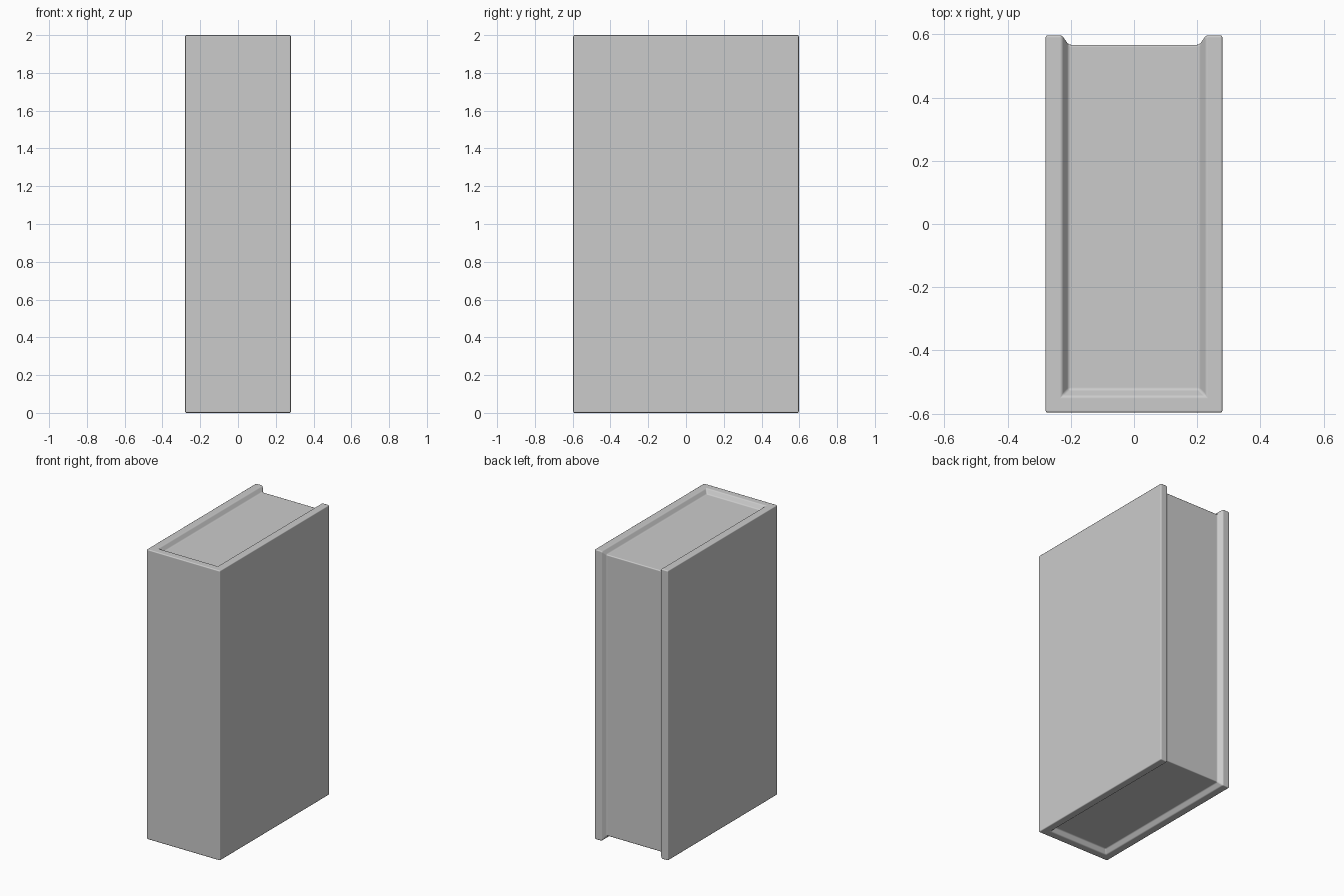
import bpy
import bmesh
from mathutils import Matrix

if "Cube" in bpy.data.objects:
    bpy.data.objects.remove(bpy.data.objects["Cube"], do_unlink=True)

HALF_X, HALF_Y, HEIGHT = 0.28, 0.597, 2.0
COVER = 0.052      # thickness of boards and spine
SLOPE = 0.021      # width of the sloped step down to the pages
RECESS = 0.03      # how far the pages sit inside the cover

grey = bpy.data.materials.new("light grey")
grey.use_nodes = True
colour = (0.6, 0.6, 0.6, 1)
grey.diffuse_color = colour
grey.node_tree.nodes["Principled BSDF"].inputs["Base Color"].default_value = colour

# Solid block of the closed book, spine towards the front
bm = bmesh.new()
bmesh.ops.create_cube(bm, size=1, matrix=Matrix.Translation((0, 0, HEIGHT / 2))
                      @ Matrix.Diagonal((2 * HALF_X, 2 * HALF_Y, HEIGHT, 1)))
bm.normal_update()

# Page region: top, fore edge and bottom as one continuous strip
pages = [f for f in bm.faces if abs(f.normal.z) > 0.9 or f.normal.y > 0.9]


def step_in(width, recess):
    """Inset the page strip and set it at a distance from the block's sides."""
    bmesh.ops.inset_region(bm, faces=pages, thickness=0.02, use_boundary=True,
                           use_even_offset=True)
    for v in {v for f in pages for v in f.verts}:
        v.co.x = (HALF_X - width) * (1 if v.co.x > 0 else -1)
        v.co.y = HALF_Y - recess if v.co.y > 0 else width - HALF_Y
        v.co.z = HEIGHT - recess if v.co.z > HEIGHT / 2 else recess


# Cover rim, then the sloped step down to the pages
step_in(COVER, 0)
step_in(COVER + SLOPE, RECESS)
bmesh.ops.recalc_face_normals(bm, faces=bm.faces)

mesh = bpy.data.meshes.new("book")
bm.to_mesh(mesh)
bm.free()
mesh.materials.append(grey)
for face in mesh.polygons:
    face.use_smooth = True
book = bpy.data.objects.new("book", mesh)
bpy.context.collection.objects.link(book)

# Softly rounded edges
bevel = book.modifiers.new("rounded edges", 'BEVEL')
bevel.width = 0.007
bevel.segments = 2
bevel.limit_method = 'ANGLE'
bevel.harden_normals = True
